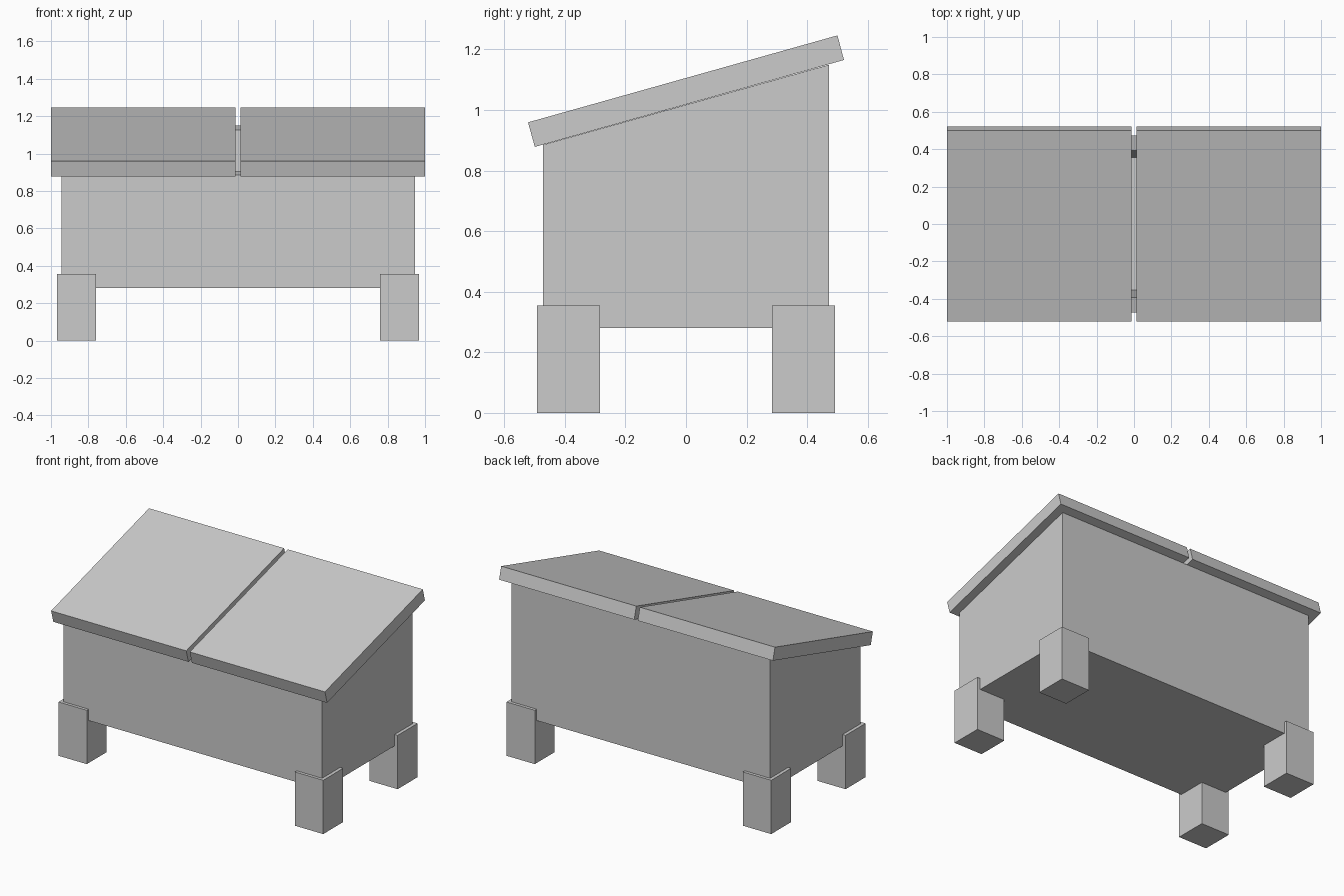
import bpy

cube = bpy.data.objects.get("Cube")
if cube:
    bpy.data.objects.remove(cube, do_unlink=True)

grey = bpy.data.materials.new("plain_grey")
grey.use_nodes = True
colour = (0.6, 0.6, 0.6, 1)
grey.diffuse_color = colour
grey.node_tree.nodes["Principled BSDF"].inputs["Base Color"].default_value = colour


def add_mesh(name, verts, faces):
    mesh = bpy.data.meshes.new(name)
    mesh.from_pydata(verts, [], faces)
    mesh.materials.append(grey)
    obj = bpy.data.objects.new(name, mesh)
    bpy.context.collection.objects.link(obj)
    return obj


def side_prism(name, x0, x1, profile):
    """Extrude a counter-clockwise (y, z) profile from x0 to x1."""
    n = len(profile)
    verts = [(x, y, z) for x in (x0, x1) for y, z in profile]
    faces = [tuple(reversed(range(n))), tuple(range(n, 2 * n))]
    faces += [(i, (i + 1) % n, (i + 1) % n + n, i + n) for i in range(n)]
    return add_mesh(name, verts, faces)


def rim_height(y):
    return 1.017 + 0.28 * y


def ring(hx, hy, height):
    return [(x, y, height(y)) for x, y in
            ((-hx, -hy), (hx, -hy), (hx, hy), (-hx, hy))]


# Hollow bin body: outer base, outer rim, inner rim and tapered inner floor
verts = (ring(0.945, 0.472, lambda y: 0.28) + ring(0.945, 0.472, rim_height)
         + ring(0.865, 0.392, rim_height) + ring(0.825, 0.352, lambda y: 0.36))
faces = [(3, 2, 1, 0), (12, 13, 14, 15)]
for r in (0, 4, 8):
    faces += [(r + i, r + (i + 1) % 4, r + 4 + (i + 1) % 4, r + 4 + i)
              for i in range(4)]
add_mesh("bin_body", verts, faces)

# Two sloping lids with a narrow gap between them
lid_profile = [(-0.499, 0.878), (0.5215, 1.165), (0.5, 1.246), (-0.5215, 0.959)]
side_prism("right_lid", -1, -0.013, lid_profile)
side_prism("left_lid", 0.013, 1, lid_profile)

# Four square legs wrapping the bottom corners
for side, x0, x1 in (("right", -0.967, -0.76), ("left", 0.76, 0.967)):
    for end, y0, y1 in (("front", -0.492, -0.284), ("back", 0.284, 0.492)):
        side_prism(f"{end}_{side}_leg", x0, x1,
                   [(y0, 0), (y1, 0), (y1, 0.355), (y0, 0.355)])
